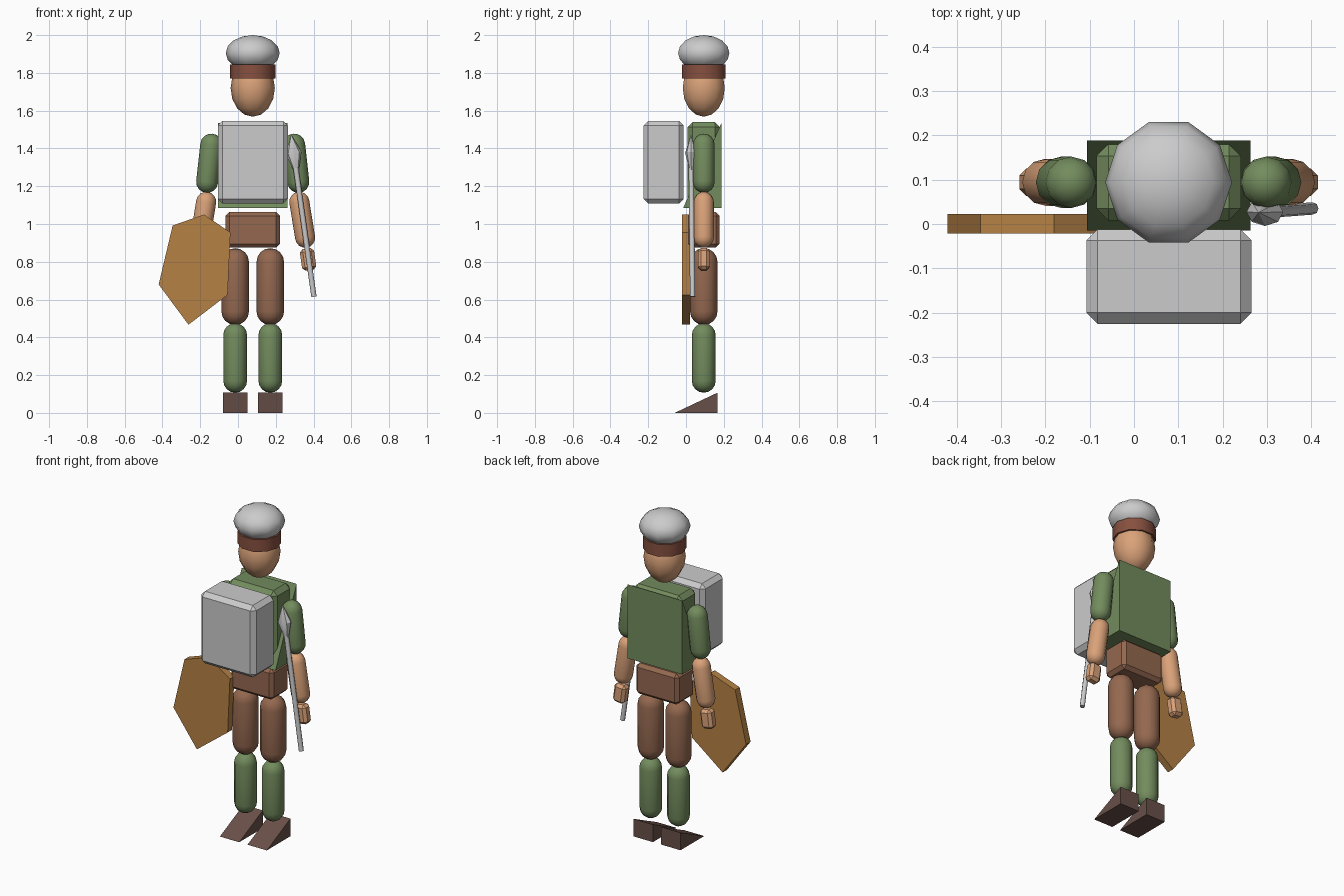
import bpy, bmesh, math
from mathutils import Vector

if "Cube" in bpy.data.objects:
    bpy.data.objects.remove(bpy.data.objects["Cube"])

CX, CY = 0.078, 0.094          # body axis


def material(name, r, g, b):
    m = bpy.data.materials.new(name)
    m.diffuse_color = (r, g, b, 1)
    m.use_nodes = True
    m.node_tree.nodes["Principled BSDF"].inputs["Base Color"].default_value = m.diffuse_color
    return m


SKIN = material("skin", 0.70, 0.36, 0.19)
GREEN = material("green_cloth", 0.17, 0.26, 0.11)
BROWN = material("brown_cloth", 0.30, 0.14, 0.08)
LEATHER = material("dark_leather", 0.14, 0.08, 0.065)
BAND = material("band_brown", 0.24, 0.08, 0.05)
WOOD = material("wood", 0.46, 0.22, 0.06)


def finish(name, bm, mat=None, smooth=None):
    bmesh.ops.recalc_face_normals(bm, faces=bm.faces)
    me = bpy.data.meshes.new(name)
    bm.to_mesh(me)
    bm.free()
    ob = bpy.data.objects.new(name, me)
    bpy.context.collection.objects.link(ob)
    if mat:
        me.materials.append(mat)
    if smooth:
        bpy.ops.object.select_all(action='DESELECT')
        ob.select_set(True)
        bpy.context.view_layer.objects.active = ob
        bpy.ops.object.shade_smooth_by_angle(angle=math.radians(smooth))
    return ob


def lathe(name, start, end, profile, mat=None, sides=12, smooth=50, flat=1.0):
    """Turn (distance along axis, radius) pairs around the line start-end."""
    bm = bmesh.new()
    start, end = Vector(start), Vector(end)
    axis = (end - start).normalized()
    tilt = Vector((0, 0, 1)).rotation_difference(axis)
    rings = []
    for d, r in profile:
        if r < 1e-5:
            rings.append([bm.verts.new(start + axis * d)])
            continue
        rings.append([bm.verts.new(start + tilt @ Vector((
            r * math.cos(2 * math.pi * i / sides),
            flat * r * math.sin(2 * math.pi * i / sides), d))) for i in range(sides)])
    for lo, hi in zip(rings, rings[1:]):
        for i in range(sides):
            j = (i + 1) % sides
            quad = [lo[i % len(lo)], lo[j % len(lo)], hi[j % len(hi)], hi[i % len(hi)]]
            bm.faces.new(list(dict.fromkeys(quad)))
    for ring in (rings[0], rings[-1]):
        if len(ring) > 1:
            bm.faces.new(ring)
    return finish(name, bm, mat, smooth)


def ellipsoid(name, z, r, rz, mat=None, sides=10, rings=8):
    prof = [(rz - rz * math.cos(math.pi * k / rings), r * math.sin(math.pi * k / rings))
            for k in range(rings + 1)]
    return lathe(name, (CX, CY, z - rz), (CX, CY, z + rz), prof, mat, sides)


def capsule(name, a, b, r, mat):
    """Round-ended limb whose tips are at a and b."""
    length = (Vector(b) - Vector(a)).length
    arc = [(r - r * math.cos(t), r * math.sin(t)) for t in
           (math.pi / 2 * k / 4 for k in range(5))]
    prof = arc + [(length - d, q) for d, q in reversed(arc)]
    return lathe(name, a, b, prof, mat)


def box(name, lo, hi, bevel, mat=None):
    lo, hi = Vector(lo), Vector(hi)
    bm = bmesh.new()
    bmesh.ops.create_cube(bm, size=1)
    bmesh.ops.scale(bm, vec=hi - lo, verts=bm.verts)
    bmesh.ops.bevel(bm, geom=bm.edges[:], offset=bevel, segments=1, affect='EDGES')
    ob = finish(name, bm, mat)
    ob.location = (lo + hi) / 2
    return ob


def prism(name, outline, along, d0, d1, mat):
    """Extrude an outline along x (outline is y,z) or y (outline is x,z)."""
    bm = bmesh.new()
    put = (lambda p, d: (d, p[0], p[1])) if along == 'x' else (lambda p, d: (p[0], d, p[1]))
    a = [bm.verts.new(put(p, d0)) for p in outline]
    b = [bm.verts.new(put(p, d1)) for p in outline]
    bm.faces.new(a)
    bm.faces.new(b)
    for i in range(len(a)):
        j = (i + 1) % len(a)
        bm.faces.new((a[i], a[j], b[j], b[i]))
    return finish(name, bm, mat)


# head, band and cap
ellipsoid("head", 1.72, 0.117, 0.152, SKIN)
lathe("head_band", (CX, CY, 1.77), (CX, CY, 1.845), [(0, 0.12), (0.075, 0.12)], BAND, 10)
ellipsoid("cap", 1.905, 0.143, 0.095)

# torso, wedge-shaped back cloth, chest pack and hips
box("torso", (-0.085, 0.008, 1.09), (0.241, 0.18, 1.54), 0.027, GREEN)
prism("back_cloth", [(-0.015, 1.085), (0.188, 1.085), (0.188, 1.535)], 'x', -0.106, 0.263, GREEN)
box("pack", (-0.107, -0.225, 1.108), (0.265, -0.012, 1.546), 0.025)
box("hips", (-0.066, 0.01, 0.875), (0.222, 0.178, 1.063), 0.02, BROWN)

# limbs, mirrored about the body axis
for s, side in ((-1, "left"), (1, "right")):
    x = CX + s * 0.093
    capsule(side + "_thigh", (x, CY, 0.465), (x, CY, 0.872), 0.073, BROWN)
    capsule(side + "_shin", (x, CY, 0.107), (x, CY, 0.475), 0.063, GREEN)
    prism(side + "_shoe", [(-0.06, 0), (0.167, 0), (0.167, 0.107)], 'x', x - 0.065, x + 0.065, LEATHER)
    capsule(side + "_upper_arm", (CX + s * 0.248, CY, 1.165), (CX + s * 0.213, CY, 1.478), 0.058, GREEN)
    capsule(side + "_forearm", (CX + s * 0.286, CY, 0.875), (CX + s * 0.238, CY, 1.17), 0.053, SKIN)
    hx = CX + s * 0.293
    hand = box(side + "_hand", (hx - 0.038, CY - 0.031, 0.755), (hx + 0.038, CY + 0.031, 0.87), 0.016, SKIN)
    hand.rotation_euler.y = -s * math.radians(8)

# six-sided shield
prism("shield", [(-0.18, 1.05), (-0.04, 0.955), (-0.055, 0.625), (-0.262, 0.467),
                 (-0.42, 0.68), (-0.346, 0.992)], 'y', -0.021, 0.022, WOOD)

# spear: thin shaft with a pointed head
foot, tip = (0.402, 0.035, 0.615), (0.281, 0.026, 1.475)
L = (Vector(tip) - Vector(foot)).length
lathe("spear_shaft", foot, tip, [(0, 0.014), (L - 0.15, 0.014)], None, 8)
lathe("spear_head", foot, tip, [(L - 0.20, 0.012), (L - 0.10, 0.042), (L, 0)], None, 8, 30, 0.75)
